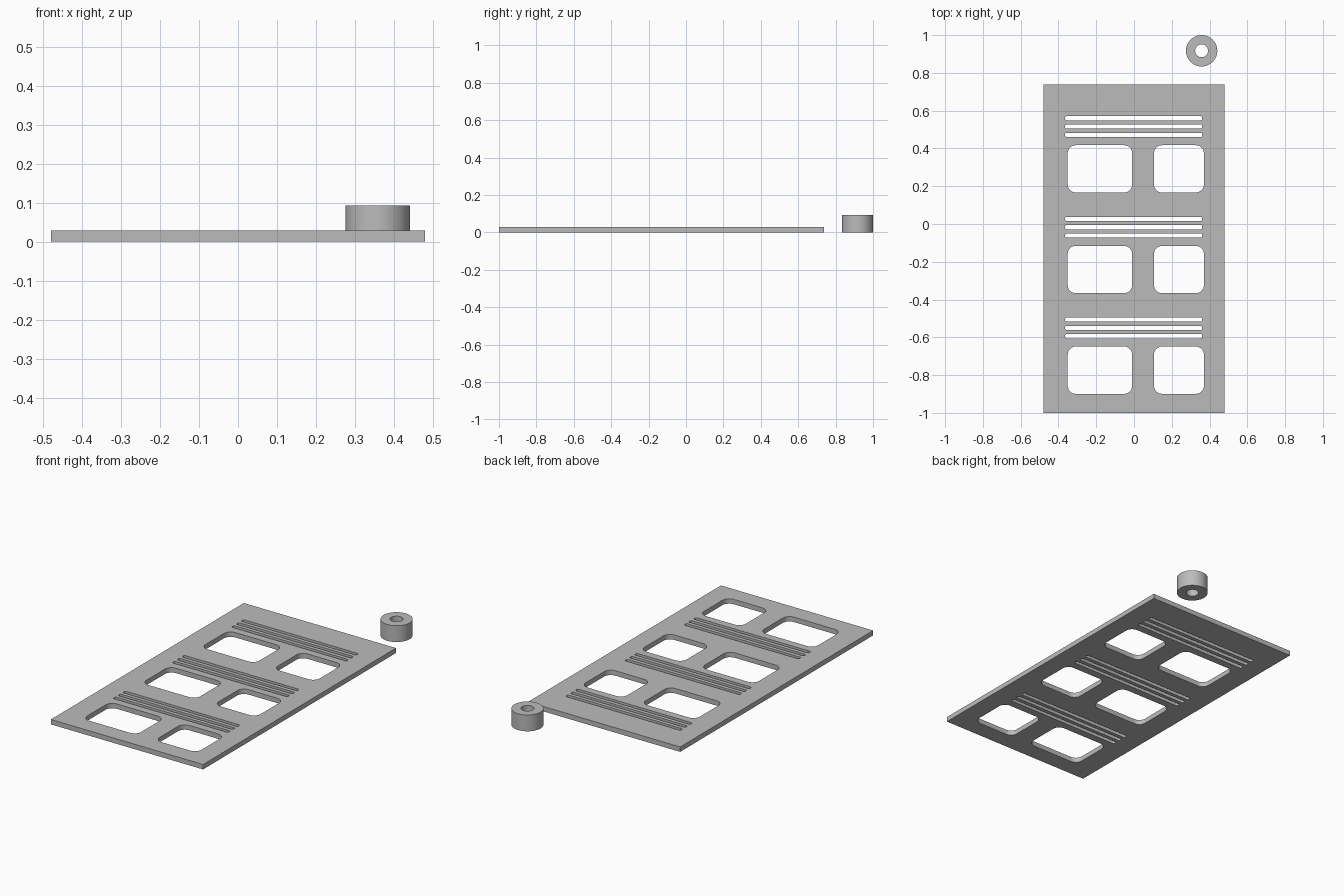
import bpy, bmesh, math

if "Cube" in bpy.data.objects:
    bpy.data.objects.remove(bpy.data.objects["Cube"])

grey = bpy.data.materials.new("plain grey")
grey.diffuse_color = (0.5, 0.5, 0.5, 1)
grey.use_nodes = True
grey.node_tree.nodes["Principled BSDF"].inputs["Base Color"].default_value = grey.diffuse_color


def rounded(x0, x1, y0, y1, r=0.0, n=8):
    """Outline of a rectangle with rounded corners."""
    if r == 0:
        return [(x0, y0), (x1, y0), (x1, y1), (x0, y1)]
    pts = []
    corners = [(x1 - r, y1 - r), (x0 + r, y1 - r), (x0 + r, y0 + r), (x1 - r, y0 + r)]
    for k, (cx, cy) in enumerate(corners):
        for i in range(n + 1):
            a = (k + i / n) * math.pi / 2
            pts.append((cx + r * math.cos(a), cy + r * math.sin(a)))
    return pts


def circle(cx, cy, r, n=64):
    return [(cx + r * math.cos(2 * math.pi * i / n),
             cy + r * math.sin(2 * math.pi * i / n)) for i in range(n)]


def slab(name, outlines, height):
    """Extrude the first outline, with the others left open as holes."""
    curve = bpy.data.curves.new(name + "_profile", 'CURVE')
    curve.dimensions = '2D'
    curve.fill_mode = 'BOTH'
    curve.extrude = height / 2
    for pts in outlines:
        sp = curve.splines.new('POLY')
        sp.points.add(len(pts) - 1)
        for p, (x, y) in zip(sp.points, pts):
            p.co = (x, y, 0, 1)
        sp.use_cyclic_u = True
    temp = bpy.data.objects.new(name + "_profile", curve)
    bpy.context.collection.objects.link(temp)
    bpy.context.view_layer.update()
    mesh = bpy.data.meshes.new_from_object(temp.evaluated_get(bpy.context.evaluated_depsgraph_get()))
    bpy.data.objects.remove(temp)

    bm = bmesh.new()
    bm.from_mesh(mesh)
    bmesh.ops.remove_doubles(bm, verts=bm.verts, dist=1e-5)
    bmesh.ops.translate(bm, verts=bm.verts, vec=(0, 0, height / 2))
    bmesh.ops.recalc_face_normals(bm, faces=bm.faces)
    bm.to_mesh(mesh)
    bm.free()
    mesh.name = name
    mesh.materials.clear()
    mesh.materials.append(grey)
    obj = bpy.data.objects.new(name, mesh)
    bpy.context.collection.objects.link(obj)
    bpy.ops.object.select_all(action='DESELECT')
    obj.select_set(True)
    bpy.context.view_layer.objects.active = obj
    bpy.ops.object.shade_smooth_by_angle(angle=math.radians(30))
    return obj


# Panel with three repeated groups of two windows and three slots
outlines = [rounded(-0.48, 0.48, -1.0, 0.738)]
for row in range(3):
    dy = -0.533 * row
    for x0, x1 in ((-0.351, -0.01), (0.106, 0.37)):
        outlines.append(rounded(x0, x1, 0.167 + dy, 0.417 + dy, 0.042))
    for yc in (0.560, 0.516, 0.472):
        outlines.append(rounded(-0.365, 0.361, yc - 0.011 + dy, yc + 0.011 + dy, 0.008, 4))
slab("panel", outlines, 0.028)

# Spacer ring behind the panel
slab("spacer_ring", [circle(0.358, 0.917, 0.083), circle(0.358, 0.917, 0.034)], 0.093)
